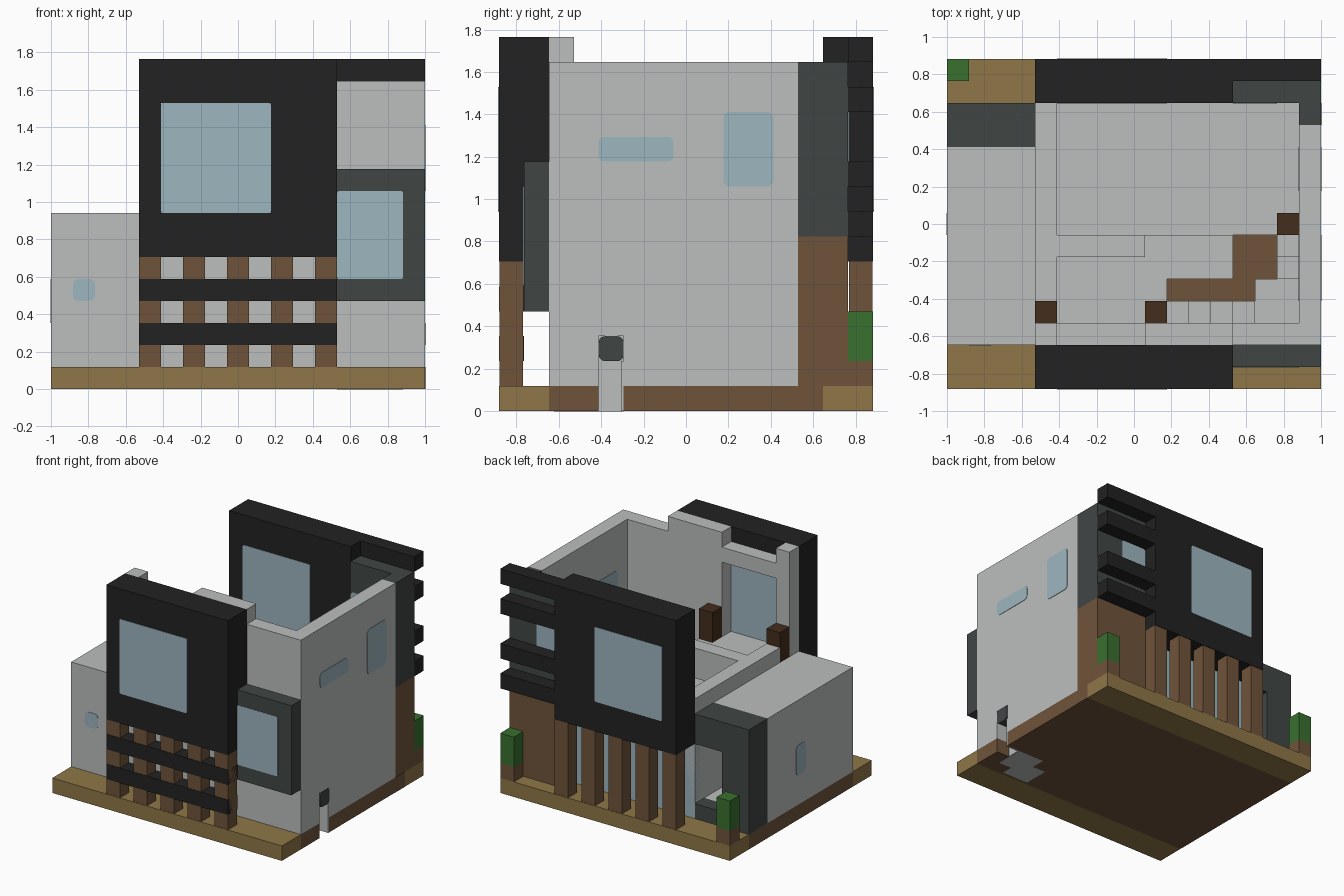
import bpy
import bmesh

cube = bpy.data.objects.get("Cube")
if cube:
    bpy.data.objects.remove(cube, do_unlink=True)

U = 2 / 17  # one grid cell


def material(name, code):
    rgb = [int(code[i:i + 2], 16) / 255 for i in (0, 2, 4)]
    lin = [c / 12.92 if c < 0.04 else ((c + 0.055) / 1.055) ** 2.4 for c in rgb]
    m = bpy.data.materials.new(name)
    m.use_nodes = True
    m.diffuse_color = (*lin, 1)
    m.node_tree.nodes["Principled BSDF"].inputs["Base Color"].default_value = (*lin, 1)
    return m


gray = material("pale gray plaster", "bcbfbe")
black = material("black cladding", "222222")
slate = material("slate cladding", "404645")
wood = material("brown wood", "70543a")
tan = material("tan paving", "8f7748")
glass = material("pale blue glass", "9eb6c0")
green = material("green leaves", "38702f")
post = material("dark wood", "432d1c")


def box(name, mat, x, y, z, round_axis=None, radius=0.25):
    """Box spanning cell ranges; edges along round_axis may be rounded."""
    bm = bmesh.new()
    bmesh.ops.create_cube(bm, size=1)
    for v in bm.verts:
        for a, (lo, hi) in enumerate((x, y, z)):
            v.co[a] = (lo + hi) / 2 + v.co[a] * (hi - lo)
    if round_axis is not None:
        edges = [e for e in bm.edges
                 if abs((e.verts[0].co - e.verts[1].co)[round_axis]) > 1e-4]
        bmesh.ops.bevel(bm, geom=edges, offset=radius, segments=3,
                        profile=0.5, affect="EDGES")
    for v in bm.verts:
        v.co.x = v.co.x * U - 1
        v.co.y = (v.co.y - 7.5) * U
        v.co.z *= U
    mesh = bpy.data.meshes.new(name)
    bm.to_mesh(mesh)
    bm.free()
    mesh.materials.append(mat)
    ob = bpy.data.objects.new(name, mesh)
    bpy.context.collection.objects.link(ob)
    return ob


E = 0.03  # how far plates stand proud

# Ground slab with a small gap at the right side
box("front_paving", tan, (0, 17), (0, 2), (0, 1))
box("back_paving", tan, (0, 17), (13, 15), (0, 1))
box("floor_base", wood, (0, 16), (2, 13), (0, 1))
box("floor_edge_front", wood, (16, 17), (2, 4), (0, 1))
box("floor_edge_back", wood, (16, 17), (5, 13), (0, 1))
box("floor_inlay_a", gray, (13, 15), (2.2, 4), (-0.01, 0.05))
box("floor_inlay_b", gray, (14, 16), (3, 5), (-0.012, 0.05))
box("recess_back", gray, (15.8, 16 + E), (4, 5), (0, 2))
box("recess_lining", gray, (16, 17), (4.9, 5.01), (0, 2))
box("recess_cap", slate, (16, 17 + E), (4, 5), (2, 3), 0)

# Right wall and its windows
box("right_wall_front", gray, (16, 17), (2, 4), (1, 14))
box("right_wall_over_recess", gray, (16, 17), (4, 5), (3, 14))
box("right_wall_back", gray, (16, 17), (5, 12), (1, 14))
box("right_long_window", glass, (15.97, 17 + E), (4, 7), (10, 11), 0)
box("right_tall_window", glass, (15.97, 17 + E), (9, 11), (9, 12), 0)

# Front wall
box("front_wall_low", gray, (4, 17), (2, 3), (1, 8))
box("front_wall_right", gray, (13, 16), (2, 3), (8, 14))
box("front_wall_middle", gray, (9, 13), (2, 3), (8, 15))
box("front_wall_pillar", gray, (4, 5), (2, 3), (8, 15))
box("front_wall_lintel", gray, (5, 9), (2, 3), (13, 14))

# Front bay
box("front_bay", slate, (13, 17), (1, 2), (4, 10))
box("front_bay_window", glass, (13, 16), (1 - E, 1.5), (5, 9), 1, 0.1)

# Front and back upper panels: frame pieces around a large window, on columns
for side, y0 in (("front", 0), ("back", 13)):
    y = (y0, y0 + 2)
    box(side + "_panel_left", black, (4, 5), y, (6, 15))
    box(side + "_panel_right", black, (10, 13), y, (6, 15))
    box(side + "_panel_sill", black, (5, 10), y, (6, 8))
    box(side + "_panel_head", black, (5, 10), y, (13, 15))
    box(side + "_panel_window", glass, (5, 10), (y0 - E, y0 + 2 + E), (8, 13), 1, 0.1)
    row = 0 if side == "front" else 14
    for i in range(4, 13, 2):
        box(side + "_column", wood, (i, i + 1), (row + E, row + 1 - E), (1, 6))
for z in (2, 4):
    box("front_rail", black, (4, 13), (0, 1), (z, z + 1))
box("back_glass_wall", glass, (4, 13), (12.5, 13), (1, 6))
box("back_glass_header", gray, (4, 13), (12, 13), (6, 7))

# Back right corner: wood below, slate above, slats outside
for name, mat, z in (("wood", wood, (0.99, 7)), ("slate", slate, (7, 14))):
    box(name + "_corner_back", mat, (13, 17), (13, 14), z)
    box(name + "_corner_side", mat, (16, 17), (12, 13), z)
box("wood_corner_base", wood, (16.5, 17 + E / 2), (12, 13), (0, 1))
box("corner_window", glass, (13, 15), (12.97, 14 + E), (9, 12), 1)
for z in (7, 9, 12, 14):
    box("corner_slat", black, (13, 17), (14, 15), (z, z + 1))

# Low left wing
box("wing_roof", gray, (0, 4), (2, 11), (7, 8))
box("wing_front", gray, (0, 4), (2, 3), (1, 7))
box("wing_side", gray, (0, 1), (3, 11), (1, 7))
box("wing_inner_wall", gray, (4, 5), (3, 12), (1, 8))
box("wing_floor", gray, (1, 4), (3, 12), (1, 2))
box("wing_front_window", glass, (1, 2), (2 - E, 2.5), (4, 5), 1)
box("wing_side_window", glass, (-E, 0.5), (7, 8), (3, 5), 0)
box("wing_back_roof", slate, (0, 4), (11, 13), (6, 8))
box("wing_back_side", slate, (0, 2), (11, 13), (1, 6))
box("wing_back_sill", slate, (2, 4), (12, 13), (1, 2))
box("wing_back_jamb", gray, (4, 5), (12, 13), (1, 8))

# Upper floor, low parapets and stairs
box("left_parapet", gray, (4, 5), (3, 13), (8, 9))
box("upper_floor_front", gray, (5, 10), (3, 7), (7, 8))
box("upper_floor_middle", gray, (10, 13), (5, 7), (7, 8))
box("upper_floor_back", gray, (5, 16), (7, 13), (6, 7))
box("floor_rail", gray, (5, 9), (6, 7), (8, 9))
for k in range(4):
    box("stair_step", gray, (10 + k, 11 + k), (3, 4), (6 - k, 7 - k))
box("stair_landing", gray, (14, 16), (3, 5), (2, 3))
for k in range(2):
    box("stair_upper_step", gray, (15, 16), (5 + k, 6 + k), (4 + k, 5 + k))
for x, y in ((4, 3), (9, 3), (15, 7)):
    box("dark_post", post, (x, x + 1), (y, y + 1), (7.5, 10))

# Shrubs in pots at the back corners
for x in (0, 16):
    box("shrub_pot", wood, (x, x + 1), (14, 15), (1, 2))
    box("shrub", green, (x, x + 1), (14, 15), (2, 4))
